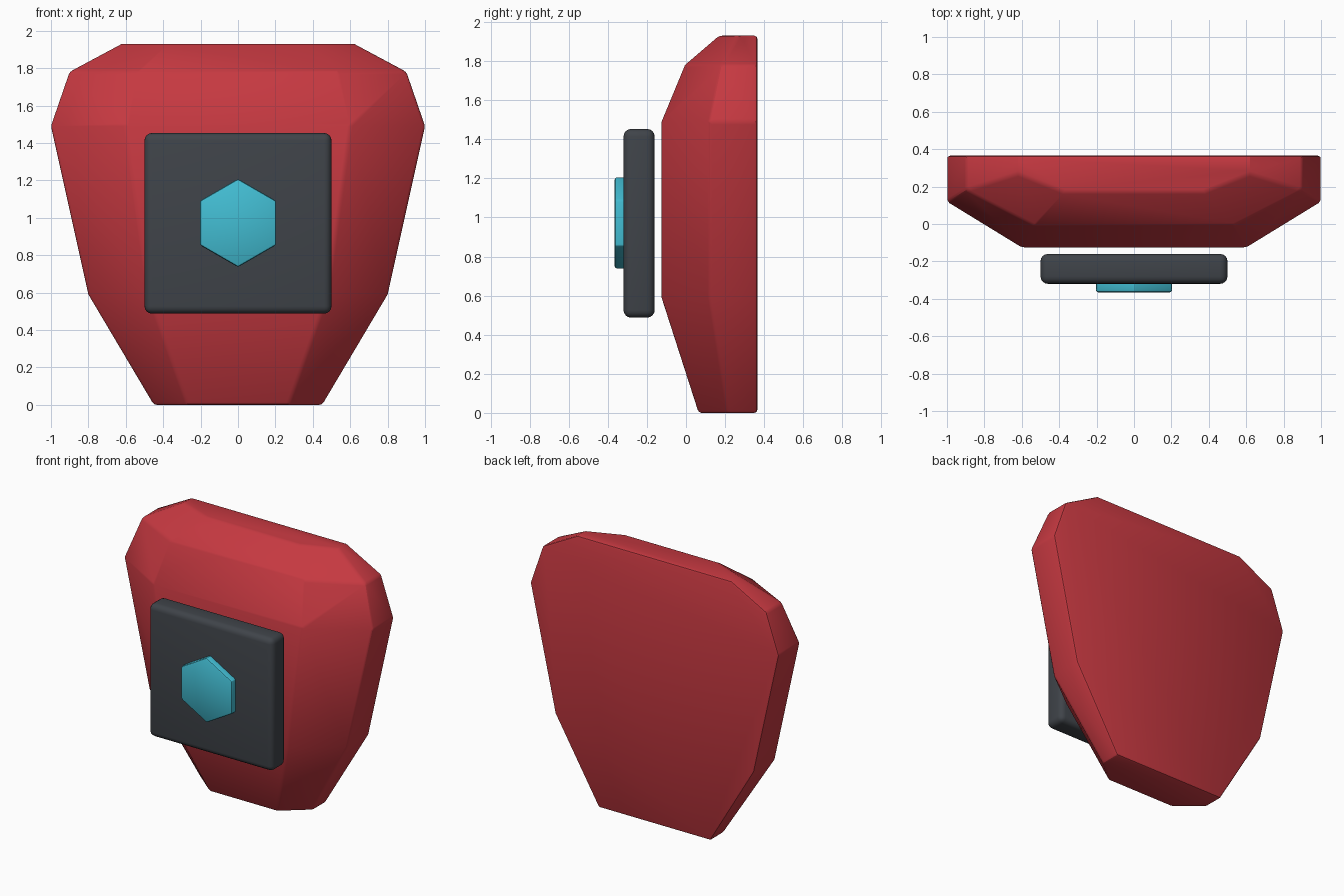
import bpy, bmesh
from math import radians, sin, cos, pi

cube = bpy.data.objects.get("Cube")
if cube:
    bpy.data.objects.remove(cube, do_unlink=True)


def material(name, colour):
    mat = bpy.data.materials.new(name)
    mat.use_nodes = True
    mat.diffuse_color = (*colour, 1)
    mat.node_tree.nodes["Principled BSDF"].inputs["Base Color"].default_value = (*colour, 1)
    return mat


def loft(name, rings, mat, bevel, segments, smooth):
    """Closed solid skinned through rings of equal point count."""
    bm = bmesh.new()
    loops = [[bm.verts.new(p) for p in ring] for ring in rings]
    for low, high in zip(loops, loops[1:]):
        n = len(low)
        for i in range(n):
            j = (i + 1) % n
            bm.faces.new((low[i], low[j], high[j], high[i]))
    bm.faces.new(loops[0])
    bm.faces.new(loops[-1])
    bmesh.ops.recalc_face_normals(bm, faces=bm.faces)
    # Merge the coplanar back panels into one flat face
    bmesh.ops.dissolve_limit(bm, angle_limit=radians(1), verts=bm.verts, edges=bm.edges)
    mesh = bpy.data.meshes.new(name)
    bm.to_mesh(mesh)
    bm.free()
    mesh.materials.append(mat)
    obj = bpy.data.objects.new(name, mesh)
    bpy.context.collection.objects.link(obj)
    mod = obj.modifiers.new("Bevel", 'BEVEL')
    mod.width = bevel
    mod.segments = segments
    mod.limit_method = 'ANGLE'
    mod.angle_limit = radians(30)
    bpy.ops.object.select_all(action='DESELECT')
    obj.select_set(True)
    bpy.context.view_layer.objects.active = obj
    bpy.ops.object.modifier_apply(modifier=mod.name)
    bpy.ops.object.shade_smooth_by_angle(angle=radians(smooth))
    return obj


red = material("red shell", (0.56, 0.04, 0.052))
grey = material("dark grey", (0.05, 0.057, 0.067))
cyan = material("cyan", (0.055, 0.51, 0.65))

# Armour body: flat back, chamfered front; each level is (height, half width, depth)
BACK = 0.365
levels = [(0, 0.45, 0.30), (0.59, 0.80, 0.49), (1.49, 1.0, 0.49),
          (1.78, 0.90, 0.37), (1.93, 0.62, 0.195)]


def section(z, w, d):
    half = [(w, BACK), (w, BACK - d / 2), (0.6 * w, BACK - d)]
    return [(x, y, z) for x, y in half] + [(-x, y, z) for x, y in reversed(half)]


loft("armour_body", [section(*lv) for lv in levels], red, 0.015, 2, 24)


# Chest plate: rounded slab floating in front of the body
def rectangle(y):
    return [(sx * 0.5, y, 0.97 + sz * 0.483)
            for sx, sz in ((-1, -1), (1, -1), (1, 1), (-1, 1))]


loft("chest_plate", [rectangle(-0.32), rectangle(-0.16)], grey, 0.04, 4, 30)


# Core: hexagonal badge with a point at the top
def hexagon(y, r=0.236):
    return [(r * sin(k * pi / 3), y, 0.972 + r * cos(k * pi / 3)) for k in range(6)]


loft("hexagon_core", [hexagon(-0.365), hexagon(-0.28)], cyan, 0.012, 2, 30)
